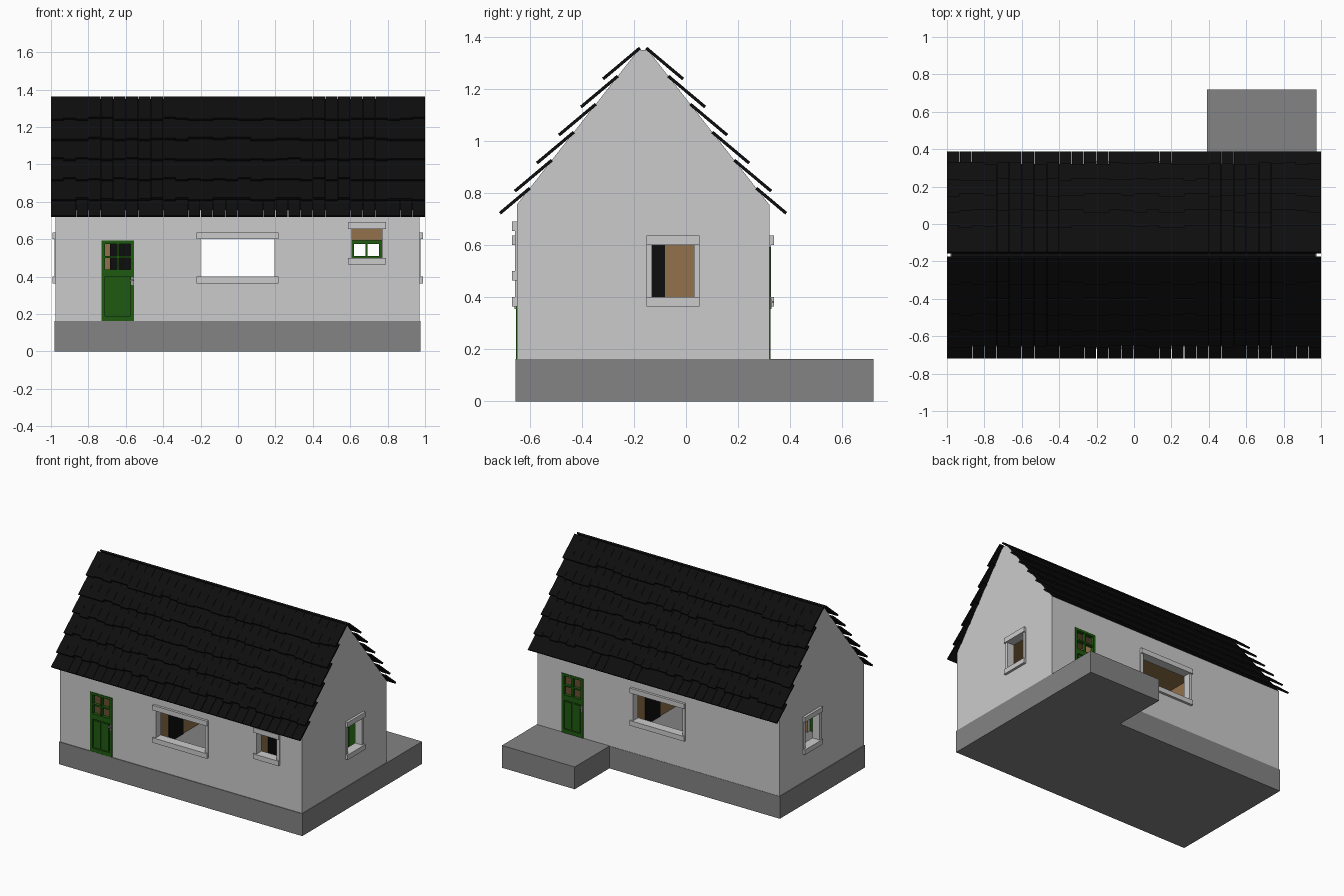
import bpy, bmesh, math, random
from mathutils import Matrix, Vector

random.seed(4)
if "Cube" in bpy.data.objects:
    bpy.data.objects.remove(bpy.data.objects["Cube"])


def material(name, r, g, b):
    m = bpy.data.materials.new(name)
    m.use_nodes = True
    m.diffuse_color = (r, g, b, 1)
    m.node_tree.nodes["Principled BSDF"].inputs["Base Color"].default_value = (r, g, b, 1)
    return m


PLASTER = material("plaster grey", 0.6, 0.6, 0.6)
STONE = material("foundation grey", 0.23, 0.23, 0.23)
TILE = material("roof black", 0.004, 0.004, 0.004)
GREEN = material("door green", 0.014, 0.1, 0.005)
BROWN = material("interior brown", 0.29, 0.17, 0.07)
METAL = material("handle grey", 0.35, 0.35, 0.35)

BASE, CEIL, EAVE, TOP = 0.162, 0.72, 0.755, 1.35
X0, X1, Y0, Y1 = -0.975, 0.97, -0.65, 0.32
RIDGE_Y, WALL = -0.165, 0.05


def finish(name, bm, *mats):
    bmesh.ops.recalc_face_normals(bm, faces=bm.faces)
    mesh = bpy.data.meshes.new(name)
    bm.to_mesh(mesh)
    bm.free()
    ob = bpy.data.objects.new(name, mesh)
    bpy.context.scene.collection.objects.link(ob)
    for m in mats:
        mesh.materials.append(m)
    return ob


def add_box(bm, a, b):
    a, b = Vector(a), Vector(b)
    size = [abs(p - q) for p, q in zip(a, b)]
    bmesh.ops.create_cube(bm, size=1, matrix=Matrix.Translation((a + b) / 2) @ Matrix.Diagonal((*size, 1)))


def boxes(name, mat, pairs):
    bm = bmesh.new()
    for a, b in pairs:
        add_box(bm, a, b)
    return finish(name, bm, mat)


def extrude(name, points, direction, *mats):
    bm = bmesh.new()
    face = bm.faces.new([bm.verts.new(p) for p in points])
    out = bmesh.ops.extrude_face_region(bm, geom=[face])
    bmesh.ops.translate(bm, vec=direction, verts=[v for v in out["geom"] if isinstance(v, bmesh.types.BMVert)])
    return finish(name, bm, *mats)


# Maps (along the wall, outward from it, height) to model space
def on_wall(side, u, out, z):
    return {"front": (u, Y0 - out, z), "back": (u, Y1 + out, z),
            "left": (X1 + out, u, z), "right": (X0 - out, u, z)}[side]


def wall_box(side, u0, u1, z0, z1, o0, o1):
    return on_wall(side, u0, o0, z0), on_wall(side, u1, o1, z1)


# Foundation with a terrace at the back
outline = [(-0.98, -0.655), (0.975, -0.655), (0.975, 0.72), (0.39, 0.72), (0.39, 0.322), (-0.98, 0.322)]
extrude("foundation", [(x, y, 0) for x, y in outline], (0, 0, BASE), STONE)

# Walls: gabled block, hollowed, with openings cut through
windows = [("front_wide_window", "front", -0.2, 0.195, 0.4, 0.6),
           ("front_small_window", "front", 0.61, 0.77, 0.5, 0.655),
           ("back_window", "back", -0.2, 0.195, 0.4, 0.6),
           ("left_window", "left", -0.13, 0.03, 0.4, 0.6),
           ("right_window", "right", -0.13, 0.03, 0.4, 0.6)]
doors = [("front_door", "front", -0.73, -0.555), ("back_door", "back", 0.6, 0.775)]
DOOR_TOP = 0.592

gable = [(Y0, BASE), (Y1, BASE), (Y1, EAVE), (RIDGE_Y + 0.018, TOP), (RIDGE_Y - 0.018, TOP), (Y0, EAVE)]
walls = extrude("walls", [(X0, y, z) for y, z in gable], (X1 - X0, 0, 0), PLASTER, BROWN, TILE)
room = boxes("room_cutter", BROWN, [((X0 + WALL, Y0 + WALL, 0.1), (X1 - WALL, Y1 - WALL, CEIL))])
holes = [wall_box(s, a, b, c, d, -0.1, 0.1) for _, s, a, b, c, d in windows]
holes += [wall_box(s, a, b, 0.13, DOOR_TOP, -0.1, 0.1) for _, s, a, b in doors]
openings = boxes("opening_cutter", PLASTER, holes)
for cutter in (room, openings):
    cutter.hide_render = True
    mod = walls.modifiers.new(cutter.name, "BOOLEAN")
    mod.operation, mod.solver, mod.object = "DIFFERENCE", "EXACT", cutter
bpy.context.view_layer.update()
cut = bpy.data.meshes.new_from_object(walls.evaluated_get(bpy.context.evaluated_depsgraph_get()))
walls.modifiers.clear()
walls.data = cut
cut.materials.clear()
for m in (PLASTER, BROWN, TILE):
    cut.materials.append(m)
bpy.data.objects.remove(room)
bpy.data.objects.remove(openings)

# Brown lining on the room side, black deck under the tiles
inner = [(X0 + WALL, X1 - WALL), (Y0 + WALL, Y1 - WALL), (CEIL,)]
for p in cut.polygons:
    lined = any(abs(p.normal[i]) > 0.9 and any(abs(p.center[i] - v) < 0.002 for v in inner[i]) for i in range(3))
    deck = p.normal.z > 0.3 and p.center.z > EAVE
    p.material_index = 1 if lined else 2 if deck else 0

# Window surrounds: heavy lintel and sill, slim jambs
for name, side, u0, u1, z0, z1 in windows:
    w = 0.022
    boxes(name + "_frame", PLASTER, [
        wall_box(side, u0 - w, u1 + w, z1, z1 + 0.036, -0.01, 0.018),
        wall_box(side, u0 - w, u1 + w, z0 - 0.036, z0, -0.01, 0.018),
        wall_box(side, u0 - w, u0, z0, z1, -0.01, 0.007),
        wall_box(side, u1, u1 + w, z0, z1, -0.01, 0.007)])

# Doors: four open panes above two raised panels
for name, side, u0, u1 in doors:
    mid, s = (u0 + u1) / 2, 0.02
    front, rear = 0.004, -0.022
    parts = [(u0, u0 + s, BASE, DOOR_TOP), (u1 - s, u1, BASE, DOOR_TOP),
             (u0 + s, u1 - s, DOOR_TOP - 0.017, DOOR_TOP),
             (u0 + s, u1 - s, 0.4, 0.438), (u0 + s, u1 - s, BASE, 0.19),
             (mid - 0.005, mid + 0.005, 0.438, DOOR_TOP - 0.017),
             (u0 + s, mid - 0.005, 0.5, 0.51), (mid + 0.005, u1 - s, 0.5, 0.51)]
    pairs = [wall_box(side, *p, rear, front) for p in parts]
    pairs.append(wall_box(side, u0 + s, u1 - s, 0.19, 0.4, rear + 0.005, front - 0.009))
    for a, b in ((u0 + s, mid), (mid, u1 - s)):
        pairs.append(wall_box(side, a + 0.008, b - 0.008, 0.2, 0.39, rear, front - 0.003))
    boxes(name, GREEN, pairs)
    h = u1 - 0.01 if side == "front" else u0 + 0.01
    boxes(name + "_handle", METAL, [wall_box(side, h - 0.006, h + 0.006, 0.355, 0.395, front, front + 0.005),
                                    wall_box(side, h - 0.014, h + 0.005, 0.377, 0.385, front + 0.005, front + 0.014)])

# Partitions with dark inner doors
for label, x in (("right", -0.4), ("left", 0.4)):
    boxes(label + "_partition", BROWN, [((x - 0.015, Y0 + WALL, BASE), (x + 0.015, Y1 - WALL, CEIL))])
    boxes(label + "_inner_door", TILE, [((x - 0.02, -0.25, BASE), (x + 0.02, -0.08, 0.62))])
boxes("dark_screen", TILE, [((-0.685, -0.09, BASE), (-0.42, -0.08, 0.62))])

# Roof: six overlapping courses of tiles on each slope
COUNT, SLOPE = 30, math.radians(40)
pitch = 2 / COUNT
for label, side in (("front", -1), ("back", 1)):
    bm = bmesh.new()
    for row in range(6):
        top_y, top_z = 0.012 + 0.0846 * row, 1.357 - 0.1077 * row
        last = row == 5
        for i in range(COUNT):
            length = 0.15 if last else 0.185 - random.choice((0, 0, 0.008, 0.016))
            gap = random.choice((0, 0.004)) if last else 0.001
            gap = 0 if i in (0, COUNT - 1) else gap
            x = -1 + pitch * (i + 0.5)
            y = RIDGE_Y + side * (top_y + length / 2 * math.cos(SLOPE))
            z = top_z - length / 2 * math.sin(SLOPE)
            matrix = (Matrix.Translation((x, y, z)) @ Matrix.Rotation(-side * SLOPE, 4, "X")
                      @ Matrix.Diagonal((pitch - gap, length, 0.012, 1)))
            bmesh.ops.create_cube(bm, size=1, matrix=matrix)
    finish(label + "_roof_tiles", bm, TILE)
